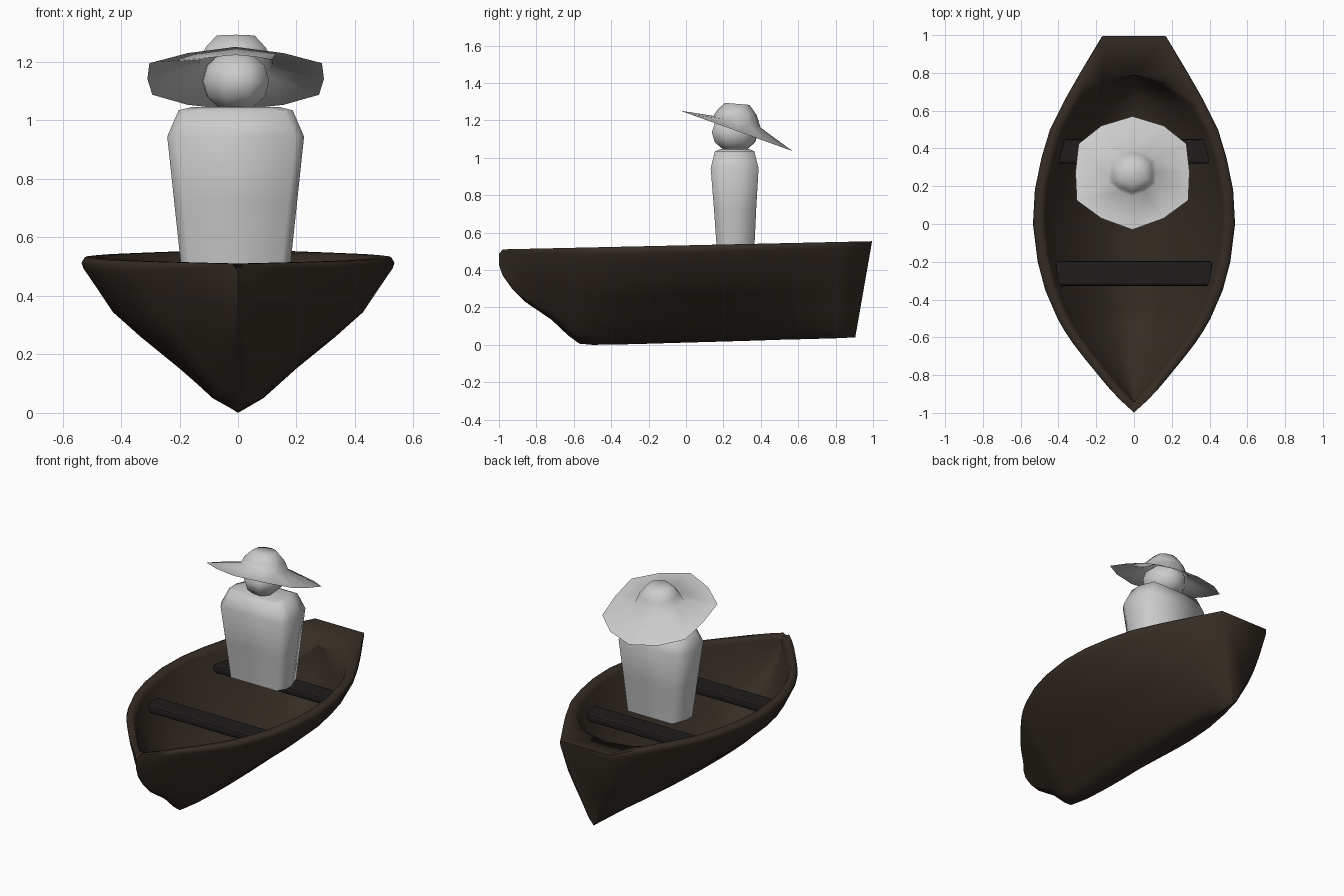
import bpy, bmesh, math

if "Cube" in bpy.data.objects:
    bpy.data.objects.remove(bpy.data.objects["Cube"])


def material(name, rgb):
    m = bpy.data.materials.new(name)
    m.diffuse_color = (*rgb, 1)
    m.use_nodes = True
    m.node_tree.nodes["Principled BSDF"].inputs["Base Color"].default_value = m.diffuse_color
    return m


def make(name, verts, faces, mat=None, angle=35):
    bm = bmesh.new()
    vs = [bm.verts.new(v) for v in verts]
    for f in faces:
        bm.faces.new([vs[i] for i in f])
    bmesh.ops.remove_doubles(bm, verts=bm.verts, dist=0.001)
    bmesh.ops.dissolve_degenerate(bm, edges=bm.edges, dist=0.0005)
    bmesh.ops.recalc_face_normals(bm, faces=bm.faces)
    me = bpy.data.meshes.new(name)
    bm.to_mesh(me)
    bm.free()
    ob = bpy.data.objects.new(name, me)
    bpy.context.collection.objects.link(ob)
    if mat:
        me.materials.append(mat)
    bpy.ops.object.select_all(action='DESELECT')
    ob.select_set(True)
    bpy.context.view_layer.objects.active = ob
    bpy.ops.object.shade_smooth_by_angle(angle=math.radians(angle))
    return ob


def loft(rings):
    """Quads between equal closed rings."""
    n = len(rings[0])
    verts = [p for r in rings for p in r]
    faces = [(a * n + i, a * n + (i + 1) % n, (a + 1) * n + (i + 1) % n, (a + 1) * n + i)
             for a in range(len(rings) - 1) for i in range(n)]
    return verts, faces


wood = material("dark_wood", (0.036, 0.026, 0.018))
seat_wood = material("seat_wood", (0.014, 0.012, 0.011))

# Hull stations: y, half width, keel height
STATIONS = [(-1, 0, .43), (-.98, .02, .37), (-.93, .075, .30), (-.86, .14, .23),
            (-.72, .255, .135), (-.63, .325, .05), (-.57, .365, .006), (-.5, .405, 0),
            (-.35, .47, .002), (-.2, .51, .006), (0, .535, .012), (.18, .525, .017),
            (.35, .49, .022), (.5, .445, .027), (.66, .365, .031), (.8, .285, .035),
            (.995, .17, .04)]
# Hull cross-section: width fraction, height fraction
SECTION = [(0, 0), (.17, .085), (.375, .27), (.62, .475), (.8, .64), (.93, .84), (.99, .93),
           (1, .965), (.98, 1)]
# Edge of the stern bench, for the last five stations: half width, y
ARCH = [(.425, .34), (.385, .48), (.30, .63), (.17, .745), (0, .79)]


def rim_z(y):
    return .532 + .022 * y - (.025 if y < -.99 else 0)


def width(y):
    for (y0, w0, _), (y1, w1, _) in zip(STATIONS, STATIONS[1:]):
        if y <= y1:
            return w0 + (w1 - w0) * (y - y0) / (y1 - y0)
    return STATIONS[-1][1]


# Hull: outer skin, rim, stern bench and inner skin in one loft
rings = []
for k, (y, w, keel) in enumerate(STATIONS):
    last = k == len(STATIONS) - 1
    top = rim_z(y)
    right = [(w * a, y - (.09 * (1 - b) if last else 0), keel + (top - keel) * b) for a, b in SECTION]
    outer = [(-x, q, z) for x, q, z in right[:0:-1]] + right
    yi = -.94 + (y + 1) * 1.91 / 1.995
    wi = max(width(yi) - (.03 if last else .05), .002)
    zi = rim_z(yi)
    half = [(wi, yi, zi)]
    s = k - (len(STATIONS) - len(ARCH))
    if s >= 0:
        w3, y3 = ARCH[s]
        z3 = zi - .022 - .004 * s
    else:
        w3, y3, z3 = max(wi - .012, .001), yi, zi - .022
    floor = min(keel + .07, z3 - .02)
    floor = max(floor, {2: .11, 3: .2, 4: z3 - .01}.get(s, 0))
    half += [(w3, y3, z3)]
    half += [(w3 * a, y3, floor + (z3 - floor) * b) for a, b in ((.8, .58), (.4, .22))]
    inner = half + [(0, y3, floor)] + [(-x, q, z) for x, q, z in half[::-1]]
    rings.append(outer + inner)
verts, faces = loft(rings)
n, no = len(rings[0]), 2 * len(SECTION) - 1
for b in (0, n * (len(rings) - 1)):
    if b:
        faces.append(tuple(b + i for i in range(no)))
    faces.append((b, b + no - 1, b + no, b + n - 1))
    faces.append(tuple(b + i for i in range(no, n)))
make("hull", verts, faces, wood, angle=75)

# Seats: planks with bevelled edges
for name, y, half in (("rear_seat", .385, .405), ("front_seat", -.262, .415)):
    bpy.ops.mesh.primitive_cube_add(size=1, location=(0, y, .435))
    ob = bpy.context.object
    ob.name = name
    ob.scale = (2 * half, .13, .045)
    bpy.ops.object.transform_apply(location=False, rotation=False, scale=True)
    mod = ob.modifiers.new("bevel", 'BEVEL')
    mod.width, mod.segments = .014, 2
    ob.data.materials.append(seat_wood)

# Body: chamfered plan lofted upward, z, half width, front y, back y
CX = -.008
rings = []
for z, w, y0, y1 in ((.505, .187, .165, .365), (.72, .21, .15, .375),
                     (.945, .234, .132, .388), (1.035, .195, .155, .365), (1.046, .15, .185, .34)):
    half = [(w - .03, y0), (w, y0 + .05), (w, y1 - .09), (w - .035, y1)]
    plan = half + [(-x, y) for x, y in half[::-1]]
    rings.append([(CX + x, y, z) for x, y in plan])
verts, faces = loft(rings)
faces += [tuple(range(8)), tuple(range(32, 40))]
make("body", verts, faces, angle=70)

# Head: low-poly ball
bpy.ops.mesh.primitive_uv_sphere_add(segments=8, ring_count=6, radius=.12,
                                     location=(CX, .262, 1.135), rotation=(0, 0, math.pi / 8))
head = bpy.context.object
head.name = "head"
head.scale = (1, 1.12, .88)
bpy.ops.object.shade_smooth_by_angle(angle=math.radians(60))

# Hat: tilted brim rising smoothly to a small crown: scale, lift, tilt
half = [(0, -.305), (.165, -.245), (.295, -.15), (.302, 0), (.285, .15), (.165, .245), (0, .295)]
outline = half + [(-x, y) for x, y in half[5:0:-1]]
rings = []
for scale, lift, tilt in ((1, 0, -.36), (.42, .05, -.25), (.35, .1, -.14), (.22, .146, -.08)):
    rings.append([(CX + x * scale, .275 + y * scale, 1.142 + lift + tilt * y * scale)
                  for x, y in outline])
verts, faces = loft(rings)
m = len(outline)
faces.append(tuple(range(3 * m, 4 * m)))
make("hat", verts, faces, angle=75)
